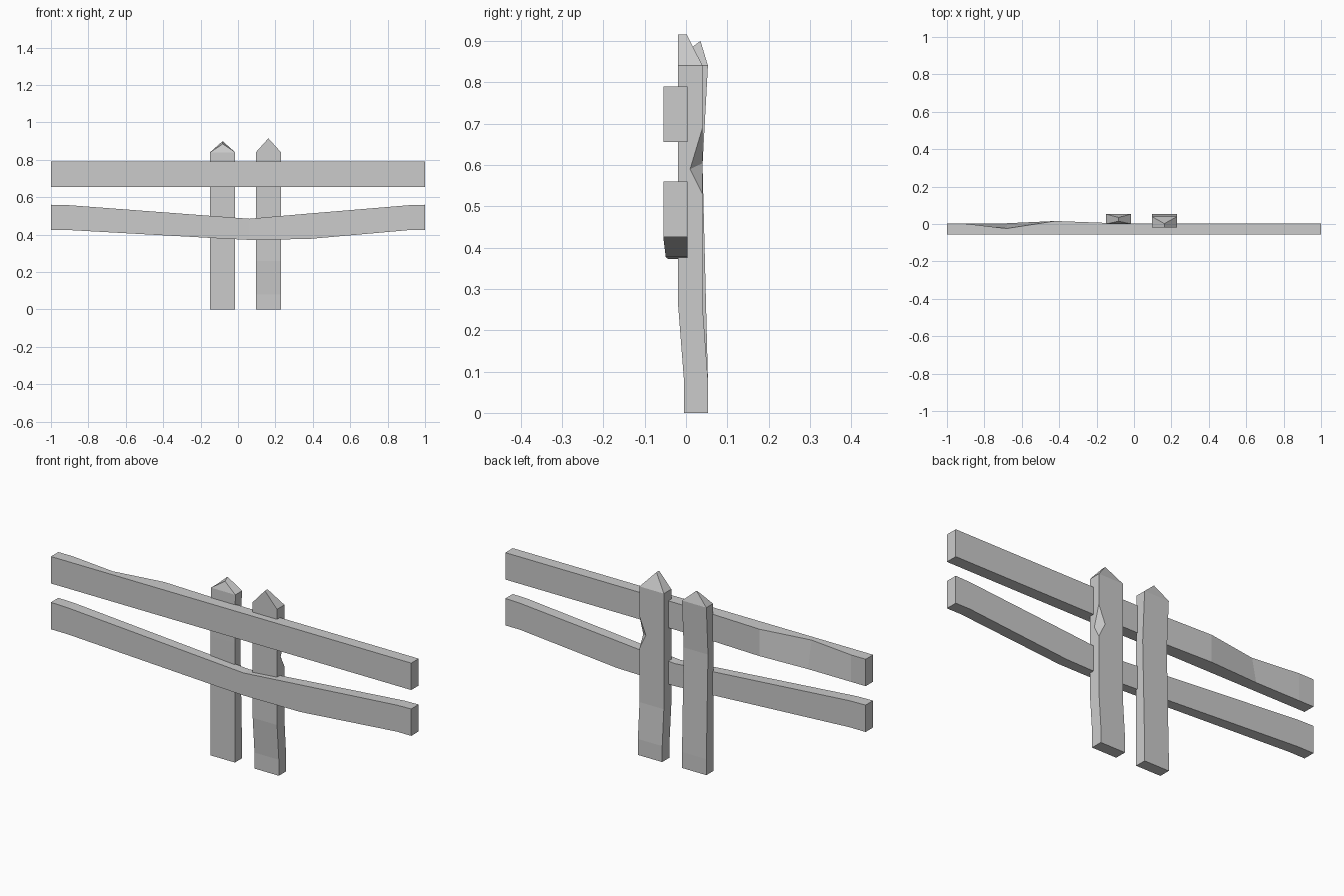
import bpy, bmesh

if "Cube" in bpy.data.objects:
    bpy.data.objects.remove(bpy.data.objects["Cube"])


def loft(name, rings, ridge=None):
    """Skin a row of equal rings; close with flat ends or a ridged tip."""
    bm = bmesh.new()
    vr = [[bm.verts.new(p) for p in r] for r in rings]
    n = len(vr[0])
    for a, b in zip(vr, vr[1:]):
        for i in range(n):
            j = (i + 1) % n
            bm.faces.new((a[i], a[j], b[j], b[i]))
    bm.faces.new(vr[0][::-1])
    top = vr[-1]
    if ridge:
        f, b = [bm.verts.new(p) for p in ridge]
        bm.faces.new((top[0], top[1], f))
        bm.faces.new((top[1], top[2], b, f))
        bm.faces.new((top[2], top[3], top[4], b))
        bm.faces.new((top[4], top[0], f, b))
    else:
        bm.faces.new(top)
    bmesh.ops.remove_doubles(bm, verts=bm.verts, dist=1e-5)
    bmesh.ops.recalc_face_normals(bm, faces=bm.faces)
    me = bpy.data.meshes.new(name)
    bm.to_mesh(me)
    bm.free()
    ob = bpy.data.objects.new(name, me)
    bpy.context.collection.objects.link(ob)
    return ob


def rail(name, sections):
    """Sections: x, bottom z, top z, front y, back y low, back y high."""
    loft(name, [[(x, f, b), (x, kb, b), (x, kt, t), (x, f, t)]
                for x, b, t, f, kb, kt in sections])


def post(name, x0, x1, sections, ridge):
    """Sections: z, front y, back y, chip in x, chip in y (right back corner)."""
    xm = (x0 + x1) / 2
    loft(name, [[(x0, f, z), (x1, f, z), (x1, k - cy, z), (x1 - cx, k, z + cx * .4), (x0, k, z)]
                for z, f, k, cx, cy in sections],
         [(xm, y, z) for y, z in ridge])


# Straight upper rail with a chipped back edge
F, K = -0.055, 0.004
rail("upper_rail", [
    (-1, .655, .79, F, K, K), (-.92, .655, .79, F, K, K),
    (-.68, .655, .79, F, K, -.024), (-.42, .655, .79, F, .016, .016),
    (-.1, .655, .79, F, K, K), (1, .655, .79, F, K, K)])

# Sagging lower rail
rail("lower_rail", [
    (-1, .425, .56, F, K, K), (-.91, .425, .558, F, K, K),
    (-.1, .38, .497, -.045, K, K), (.06, .372, .485, -.043, K, K),
    (.38, .377, .513, -.049, K, K), (.92, .425, .558, F, K, K),
    (1, .425, .56, F, K, K)])

# Left post, slightly bowed
post("left_post", -.15, -.015, [
    (0, -.003, .053, 0, 0), (.08, -.003, .053, 0, 0),
    (.6, -.003, .04, 0, 0), (.84, 0, .053, 0, 0)],
    [(.015, .885), (.035, .90)])

# Right post, leaning, with a notch in its back corner
post("right_post", .095, .23, [
    (0, -.005, .053, 0, 0), (.08, -.005, .053, 0, 0), (.26, -.019, .04, 0, 0),
    (.53, -.019, .04, 0, 0), (.59, -.019, .04, .035, .03),
    (.69, -.019, .04, 0, 0), (.84, -.019, .04, 0, 0)],
    [(-.019, .915), (.002, .915)])
